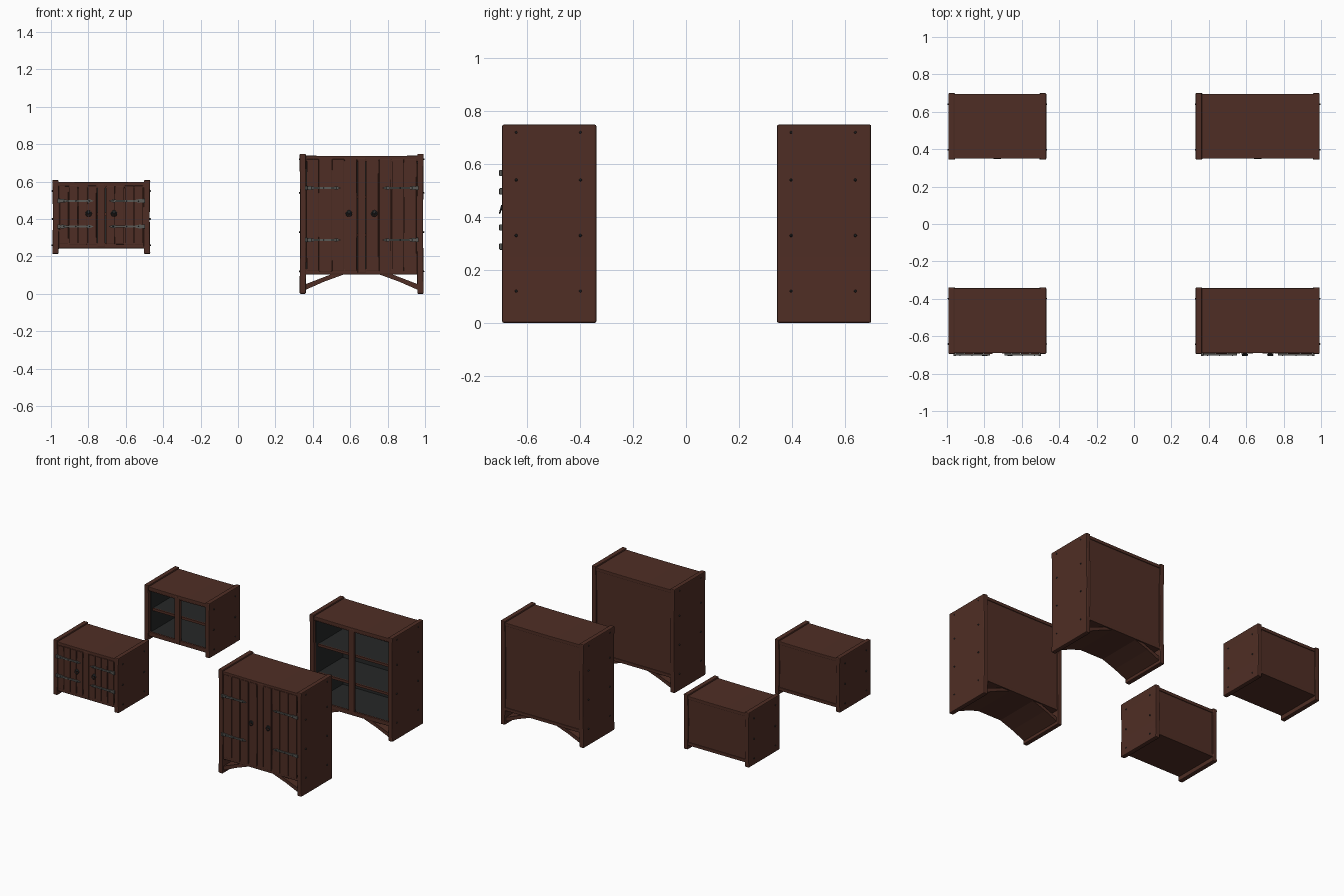
import bpy, bmesh, math, random
from mathutils import Vector, Matrix

if "Cube" in bpy.data.objects:
    bpy.data.objects.remove(bpy.data.objects["Cube"])

random.seed(4)


def material(name, rgb):
    m = bpy.data.materials.new(name)
    m.diffuse_color = (*rgb, 1)
    m.use_nodes = True
    m.node_tree.nodes["Principled BSDF"].inputs["Base Color"].default_value = m.diffuse_color
    return m


WOOD = material("dark brown wood", (0.078, 0.027, 0.018))
LINING = material("charcoal lining", (0.019, 0.021, 0.021))
STEEL = material("grey steel", (0.10, 0.10, 0.092))
IRON = material("black iron", (0.025, 0.027, 0.028))


def finish(name, bm, mat, bevel=0):
    me = bpy.data.meshes.new(name)
    bmesh.ops.recalc_face_normals(bm, faces=bm.faces[:])
    bm.to_mesh(me)
    bm.free()
    me.materials.append(mat)
    ob = bpy.data.objects.new(name, me)
    bpy.context.collection.objects.link(ob)
    if bevel:
        b = ob.modifiers.new("worn edges", 'BEVEL')
        b.width, b.segments, b.limit_method = bevel, 2, 'ANGLE'
    return ob


def box(name, x, y, z, mat=WOOD, bevel=0.0, bow=None):
    """Box from ranges; bow = (bent axis, along axis, amount) bends it slightly."""
    bm = bmesh.new()
    bmesh.ops.create_cube(bm, size=1)
    if bow:
        along = [e for e in bm.edges
                 if abs((e.verts[0].co - e.verts[1].co)[bow[1]]) > 0.5]
        bmesh.ops.subdivide_edges(bm, edges=along, cuts=5, use_grid_fill=True)
    for v in bm.verts:
        t = v.co.copy()
        for i, r in enumerate((x, y, z)):
            v.co[i] = (r[0] + r[1]) / 2 + t[i] * (r[1] - r[0])
        if bow:
            v.co[bow[0]] += bow[2] * math.cos(math.pi * t[bow[1]])
    return finish(name, bm, mat, bevel)


def prism(name, pts, y0, y1, mat, bevel=0):
    """Extrude an xz outline from y0 to y1."""
    bm = bmesh.new()
    f = bm.faces.new([bm.verts.new((px, y0, pz)) for px, pz in pts])
    ext = bmesh.ops.extrude_face_region(bm, geom=[f])['geom']
    bmesh.ops.translate(bm, vec=(0, y1 - y0, 0),
                        verts=[g for g in ext if isinstance(g, bmesh.types.BMVert)])
    return finish(name, bm, mat, bevel)


def nails(name, points, axis, r, mat):
    """Low domed nail heads facing along the axis."""
    bm = bmesh.new()
    for p in points:
        rot = Vector((0, 0, 1)).rotation_difference(Vector(axis)).to_matrix().to_4x4()
        bmesh.ops.create_cone(bm, cap_ends=True, segments=8, radius1=r, radius2=r * 0.5,
                              depth=0.006, matrix=Matrix.Translation(p) @ rot)
    return finish(name, bm, mat)


def ring_handle(name, c):
    """Round back plate with a hanging ring."""
    nails(name + "_plate", [c], (0, -1, 0), 0.013, IRON)
    bpy.ops.mesh.primitive_torus_add(major_segments=16, minor_segments=6, major_radius=0.014,
                                     minor_radius=0.0035, rotation=(math.radians(75), 0, 0),
                                     location=(c[0], c[1] - 0.004, c[2] - 0.006))
    ob = bpy.context.object
    ob.name = name + "_ring"
    ob.data.materials.append(IRON)
    bpy.ops.object.shade_smooth_by_angle()


def strap_hinge(name, x, s, y, z):
    """Tapered strap from the side panel toward the middle, s = direction."""
    outline = [(0, .008), (.03, .010), (.05, .006), (.15, .005), (.17, .009), (.195, 0)]
    pts = [(x + s * a, z + b) for a, b in outline]
    pts += [(x + s * a, z - b) for a, b in reversed(outline[:-1])]
    prism(name, pts, y - 0.006, y + 0.004, STEEL)
    box(name + "_knuckle", sorted((x, x + s * 0.014)), (y - 0.010, y + 0.004),
        (z - 0.012, z + 0.012), STEEL, 0.003)
    nails(name + "_nails", [(x + s * a, y - 0.007, z) for a in (.035, .10, .17)],
          (0, -1, 0), 0.004, IRON)


def cabinet(tag, cx, cy, hw, z0, z1, floor, shelf_zs, nail_zs, hinge_zs, rail, doors):
    T, hd = 0.037, 0.178
    yf, yb = cy - hd, cy + hd
    xi = hw - T                     # inner half width
    top = z1 - 0.010
    for s, side in ((-1, "left"), (1, "right")):
        # side panel with nails on the outside
        box(f"{tag}_{side}_side", sorted((cx + s * xi, cx + s * (hw - 0.003))), (yf, yb), (z0, z1),
            bevel=0.006, bow=(0, 2, -s * 0.003))
        nails(f"{tag}_{side}_side_nails",
              [(cx + s * (hw - 0.003), cy + dy, z) for z in nail_zs for dy in (-.125, .118)],
              (s, 0, 0), 0.006, IRON)
        # inner lining
        box(f"{tag}_{side}_lining", sorted((cx + s * (xi - 0.006), cx + s * xi)),
            (yf + 0.022, yb - 0.025), (floor + 0.02, top - 0.02), LINING)
    w = (cx - xi - 0.004, cx + xi + 0.004)
    # carcass: top, floor, back
    box(f"{tag}_top", w, (yf + 0.005, yb - 0.004), (top - 0.024, top),
        bevel=0.004, bow=(2, 0, -0.002))
    box(f"{tag}_floor", w, (yf + 0.008, yb - 0.004), (floor, floor + 0.022), bevel=0.003)
    box(f"{tag}_back", w, (yb - 0.025, yb - 0.009), (floor + 0.004, top - 0.004))
    inner = (cx - xi + 0.004, cx + xi - 0.004)
    box(f"{tag}_back_lining", inner, (yb - 0.031, yb - 0.025), (floor + 0.02, top - 0.02), LINING)
    box(f"{tag}_floor_lining", inner, (yf + 0.024, yb - 0.028),
        (floor + 0.02, floor + 0.025), LINING)
    # shelves with a wooden front lip
    for i, z in enumerate(shelf_zs):
        box(f"{tag}_shelf_{i}", inner, (yf + 0.05, yb - 0.028), (z - 0.008, z + 0.008), LINING)
        box(f"{tag}_shelf_lip_{i}", inner, (yf + 0.04, yf + 0.05), (z - 0.009, z + 0.009))
    # face frame
    box(f"{tag}_centre_stile", (cx - 0.021, cx + 0.021), (yf + 0.004, yf + 0.026),
        (floor + 0.01, top - 0.012), bevel=0.003)
    box(f"{tag}_top_rail", w, (yf + 0.007, yf + 0.024), (top - 0.030, top - 0.01),
        bevel=0.003, bow=(2, 0, -0.003))
    box(f"{tag}_bottom_rail", w, (yf + 0.007, yf + 0.024), (floor + 0.003, floor + 0.030), bevel=0.003)
    if not doors:
        return
    zl, zh = floor + rail, top - rail
    for s, side in ((-1, "left"), (1, "right")):
        a, b = 0.024, xi - 0.003
        box(f"{tag}_{side}_door_core", sorted((cx + s * a, cx + s * b)),
            (yf + 0.010, yf + 0.022), (zl + 0.004, zh - 0.004))
        # four planks per door, slightly uneven
        n = 4
        for k in range(n):
            p = a + (b - a) * k / n + 0.002
            q = a + (b - a) * (k + 1) / n - 0.002
            j = random.uniform(0, 0.004)
            box(f"{tag}_{side}_door_plank_{k}", sorted((cx + s * p, cx + s * q)),
                (yf + j * 0.6, yf + 0.012), (zl + j, zh - j), bevel=0.002,
                bow=(0, 2, random.uniform(-.001, .001)))
        for k, z in enumerate(hinge_zs):
            strap_hinge(f"{tag}_{side}_hinge_{k}", cx + s * (xi + 0.006), -s, yf - 0.001, z)
        ring_handle(f"{tag}_{side}_handle", (cx + s * 0.068, yf - 0.001, 0.435))


for row, cy, doors in (("closed", -0.517, True), ("open", 0.522, False)):
    # raised small cabinet
    cabinet(f"small_{row}", -0.731, cy, 0.265, 0.213, 0.609, 0.243, [0.425],
            (0.26, 0.40, 0.55), (0.36, 0.497), 0.02, doors)
    # tall floor cabinet
    cx, hw = 0.661, 0.335
    cabinet(f"large_{row}", cx, cy, hw, 0, 0.749, 0.103, [0.315, 0.52],
            (0.12, 0.33, 0.54, 0.72), (0.288, 0.566), 0.016, doors)
    # slanted braces under the floor, full depth
    for s, side in ((-1, "left"), (1, "right")):
        x = cx + s * (hw - 0.036)
        prism(f"large_{row}_{side}_brace",
              [(x, 0.022), (x - s * 0.10, 0.066), (x - s * 0.205, 0.104),
               (x - s * 0.135, 0.104), (x, 0.052)], cy - 0.168, cy + 0.165, WOOD)
